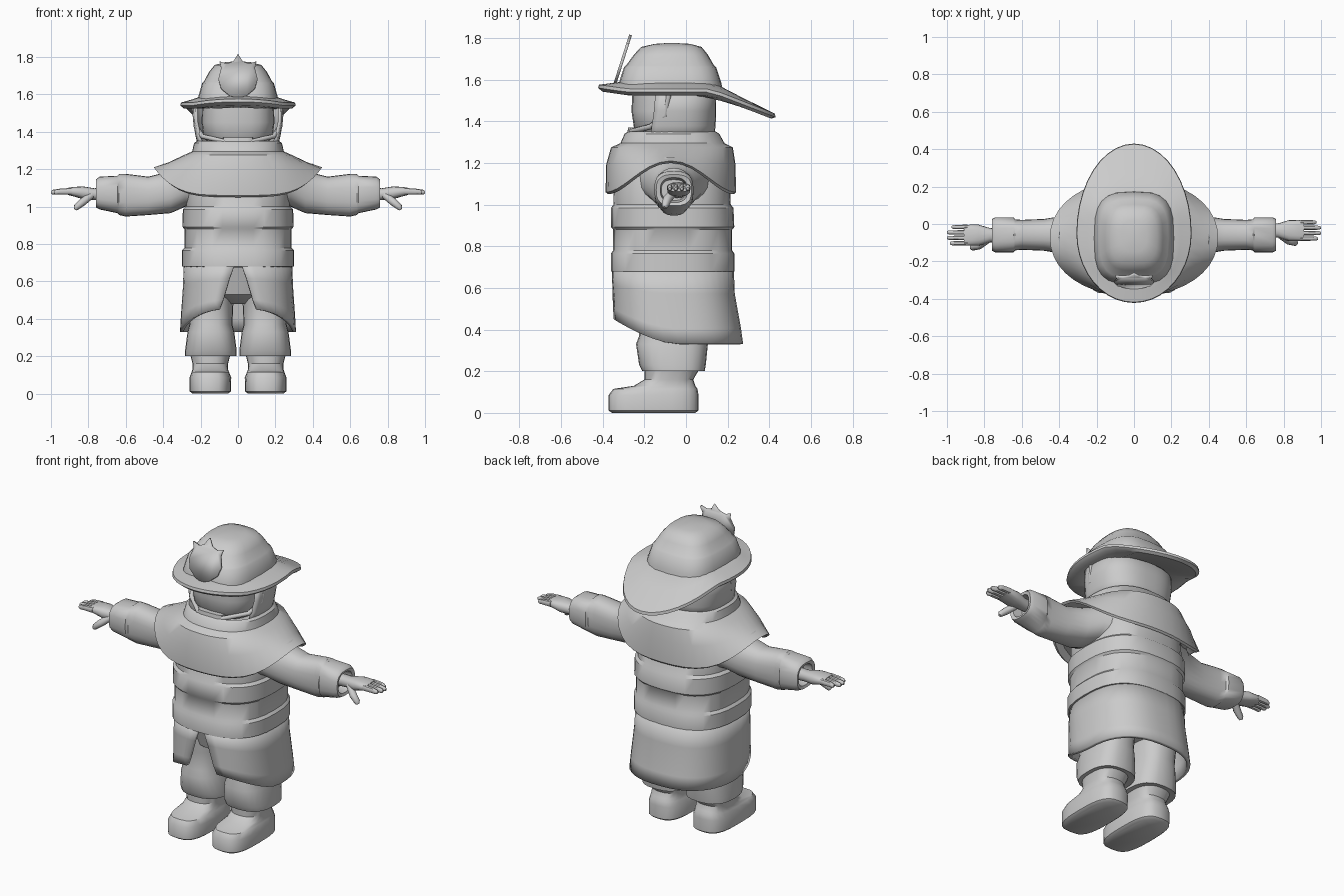
import bpy, bmesh
from math import sin, cos, pi, copysign


def finish(obj, angle=40):
    bpy.ops.object.select_all(action='DESELECT')
    obj.select_set(True)
    bpy.context.view_layer.objects.active = obj
    bpy.ops.object.shade_smooth_by_angle(angle=angle * pi / 180)
    return obj


def power(v, e):
    return copysign(abs(v) ** e, v)


def loft(name, rings, n=24, cx=0, axis='z', side=1, zf=None, gaps=None, thick=0, caps=True):
    """Skin rings (height, half width, front, back, squareness, optional centre).
    gaps gives a half opening angle at the front of each ring."""
    bm = bmesh.new()
    rows = []
    for i, r in enumerate(rings):
        h, rx, y0, y1, p = r[:5]
        cy = r[5] if len(r) > 5 else (y0 + y1) / 2
        row = []
        for k in range(n):
            a = 2 * pi * k / n
            if gaps:
                a = gaps[i] + (2 * pi - 2 * gaps[i]) * k / (n - 1)
            x = cx + rx * power(sin(a), 2 / p)
            c = power(cos(a), 2 / p)
            y = cy - c * ((cy - y0) if c > 0 else (y1 - cy))
            z = h + (zf(a, i, y) if zf else 0)
            co = (x * side, y, z) if axis == 'z' else (z * side, x, y)
            row.append(bm.verts.new(co))
        rows.append(row)
    for lo, hi in zip(rows, rows[1:]):
        for k in range(n - 1 if gaps else n):
            j = (k + 1) % n
            bm.faces.new((lo[k], lo[j], hi[j], hi[k]))
    if caps and not gaps:
        bm.faces.new(rows[0])
        bm.faces.new(rows[-1])
    bmesh.ops.recalc_face_normals(bm, faces=bm.faces[:])
    me = bpy.data.meshes.new(name)
    bm.to_mesh(me)
    bm.free()
    obj = bpy.data.objects.new(name, me)
    bpy.context.collection.objects.link(obj)
    if thick:
        m = obj.modifiers.new('thickness', 'SOLIDIFY')
        m.thickness, m.offset = thick, 0
    return finish(obj)


def tube(name, pts, r):
    cu = bpy.data.curves.new(name, 'CURVE')
    cu.dimensions, cu.bevel_depth, cu.bevel_resolution = '3D', r, 2
    cu.use_fill_caps = True
    sp = cu.splines.new('POLY')
    sp.points.add(len(pts) - 1)
    for q, (x, y, z, s) in zip(sp.points, pts):
        q.co, q.radius = (x, y, z, 1), s
    obj = bpy.data.objects.new(name, cu)
    bpy.context.collection.objects.link(obj)
    return obj


for s, tag in ((1, 'left'), (-1, 'right')):
    # boot and trouser leg
    loft(f'{tag}_boot', [(0, .095, -.355, .045, 3), (.012, .11, -.372, .06, 3),
                         (.085, .112, -.372, .06, 3), (.115, .1, -.35, .055, 3),
                         (.13, .095, -.25, .045, 2.8), (.16, .095, -.2, .035, 2.5),
                         (.22, .11, -.2, .07, 2.5)], cx=.148, side=s)
    loft(f'{tag}_trouser_leg', [(.205, .115, -.19, .07, 2.6), (.2, .138, -.21, .09, 2.6),
                                (.23, .138, -.225, .095, 2.6), (.33, .125, -.24, .105, 2.6),
                                (.37, .115, -.225, .105, 2.6), (.48, .12, -.23, .12, 2.5),
                                (.68, .12, -.25, .14, 2.5)], cx=.145, side=s)
    # sleeve with wide cuff
    loft(f'{tag}_sleeve', [(.16, .2, .98, 1.26, 2.4), (.28, .15, 1.0, 1.24, 2.3),
                           (.36, .105, .965, 1.19, 2.3), (.48, .085, .955, 1.16, 2.5),
                           (.6, .08, .947, 1.175, 2.6), (.635, .083, .955, 1.175, 2.6),
                           (.645, .094, .965, 1.165, 2.8), (.74, .094, .985, 1.16, 2.8),
                           (.76, .085, .995, 1.145, 2.8), (.755, .065, 1.01, 1.13, 2.6),
                           (.7, .06, 1.02, 1.12, 2.6)], cx=-.058, axis='x', side=s)
    # hand: palm, four fingers and a thumb
    hy = -.035 if s > 0 else -.06
    loft(f'{tag}_palm', [(.69, .035, 1.03, 1.1, 2.2), (.77, .038, 1.035, 1.098, 2.2),
                         (.83, .056, 1.04, 1.108, 2.6), (.88, .056, 1.055, 1.105, 2.8),
                         (.91, .052, 1.062, 1.1, 2.8)], n=16, cx=hy, axis='x', side=s)
    for f, tip in enumerate((.985, 1.0, 1.0, .975)):
        loft(f'{tag}_finger_{f + 1}', [(.89, .013, 1.064, 1.1, 2.2), (.95, .012, 1.065, 1.096, 2.2),
                                       (tip - .01, .011, 1.064, 1.09, 2.2), (tip, .006, 1.07, 1.083, 2)],
             n=10, cx=hy - .043 + .029 * f, axis='x', side=s)
    tube(f'{tag}_thumb', [(s * .785, hy - .025, 1.06, 1), (s * .83, hy - .055, 1.025, 1.1),
                          (s * .862, hy - .065, .998, .9), (s * .87, hy - .067, .985, .5)], .02)

# trouser seat
loft('trouser_seat', [(.48, .1, -.16, .06, 2.2), (.53, .2, -.24, .12, 2.4),
                      (.7, .26, -.29, .17, 2.4)])

# coat skirt, open at the front, longer behind
hem = (0, .35, .8, 1)


def skirt_z(a, i, y):
    return hem[i] * (.33 + .125 * max(0, cos(a)) ** 1.3 - .7)


loft('coat_skirt', [(.7, .28, -.345, .22, 2.6), (.7, .285, -.345, .225, 2.6),
                    (.7, .296, -.345, .255, 2.5), (.7, .3, -.345, .265, 2.5)],
     n=40, zf=skirt_z, gaps=(.02, .09, .19, .25), thick=.02)

# coat body with raised bands
loft('coat_body', [(.675, .27, -.34, .21, 2.6), (.68, .3, -.36, .232, 2.6),
                   (.765, .3, -.36, .232, 2.6), (.78, .287, -.35, .222, 2.6),
                   (.88, .287, -.35, .222, 2.6), (.892, .297, -.36, .232, 2.6),
                   (.985, .295, -.36, .228, 2.6), (1.0, .28, -.348, .215, 2.6),
                   (1.12, .28, -.35, .21, 2.5), (1.27, .22, -.3, .16, 2.4)], n=32)

# shoulder cape rising over the arms, with collar
lift = (.15, .15, .15, .045, 0, 0, 0, 0, 0)
loft('shoulder_cape', [(1.08, .4, -.35, .205, 2.1), (1.05, .435, -.375, .23, 2.1),
                       (1.06, .45, -.386, .24, 2.1), (1.19, .375, -.384, .238, 2.2),
                       (1.275, .29, -.36, .225, 2.3), (1.295, .245, -.315, .185, 2.4),
                       (1.34, .235, -.295, .16, 2.4), (1.35, .22, -.28, .145, 2.4),
                       (1.32, .19, -.25, .11, 2.4)], n=40,
     zf=lambda a, i, y: lift[i] * abs(sin(a)) ** 4)

# head, hood around the back and chin strap
loft('head', [(1.28, .12, -.17, .08, 2.2), (1.335, .15, -.225, .1, 2.4),
              (1.37, .185, -.25, .115, 2.6), (1.45, .195, -.262, .12, 2.7),
              (1.58, .19, -.255, .12, 2.7)])
loft('hood', [(1.3, .2, -.26, .125, 2.6), (1.38, .22, -.26, .135, 2.6),
              (1.45, .232, -.26, .138, 2.6), (1.56, .232, -.26, .138, 2.6)],
     n=28, gaps=(1.1, 1.15, 1.2, 1.25), thick=.015)
tube('chin_strap', [(x, y, z, 1) for x, y, z in
                    ((-.235, -.08, 1.54), (-.225, -.1, 1.43), (-.19, -.17, 1.375),
                     (-.08, -.262, 1.35), (.08, -.262, 1.35), (.19, -.17, 1.375),
                     (.225, -.1, 1.43), (.235, -.08, 1.54))], .013)
loft('chin_pad', [(1.335, .06, -.27, -.22, 4), (1.345, .08, -.282, -.22, 4),
                  (1.37, .08, -.278, -.22, 4)], n=16)


# helmet brim, drooping into a tongue at the back
def droop(a, i, y):
    return -.12 * max(0, (y - .12) / .31) + .02 * max(0, (-y - .28) / .14)


loft('helmet_brim', [(1.54, .17, -.28, .13, 2.4, -.07), (1.525, .2, -.3, .17, 2.3, -.07),
                     (1.525, .29, -.4, .41, 2, -.05), (1.54, .308, -.422, .43, 2, -.05),
                     (1.556, .305, -.418, .427, 2, -.05), (1.572, .25, -.36, .27, 2.2, -.06),
                     (1.588, .2, -.3, .15, 2.8, -.07)], n=40, zf=droop)

# helmet crown: wide band then faceted dome
loft('helmet_crown', [(1.55, .215, -.325, .175, 3.2), (1.585, .213, -.322, .17, 3.2),
                      (1.66, .192, -.298, .145, 3.2), (1.668, .183, -.288, .135, 3.2),
                      (1.72, .155, -.25, .105, 3), (1.757, .125, -.215, .075, 2.8),
                      (1.772, .07, -.15, .02, 2.5), (1.776, .02, -.09, -.05, 2)], n=24)

# front shield plate, leaning back against the crown
half = [(0, 1.815), (.025, 1.775), (.06, 1.762), (.098, 1.775), (.09, 1.74),
        (.105, 1.68), (.09, 1.63), (.045, 1.593), (0, 1.578)]
outline = half + [(-x, z) for x, z in half[-2:0:-1]]
bm = bmesh.new()
bm.faces.new([bm.verts.new((x, -.342 + (z - 1.578) * .32, z)) for x, z in outline])
me = bpy.data.meshes.new('helmet_shield')
bm.to_mesh(me)
bm.free()
shield = bpy.data.objects.new('helmet_shield', me)
bpy.context.collection.objects.link(shield)
mod = shield.modifiers.new('thickness', 'SOLIDIFY')
mod.thickness, mod.offset = .014, 0
finish(shield)
